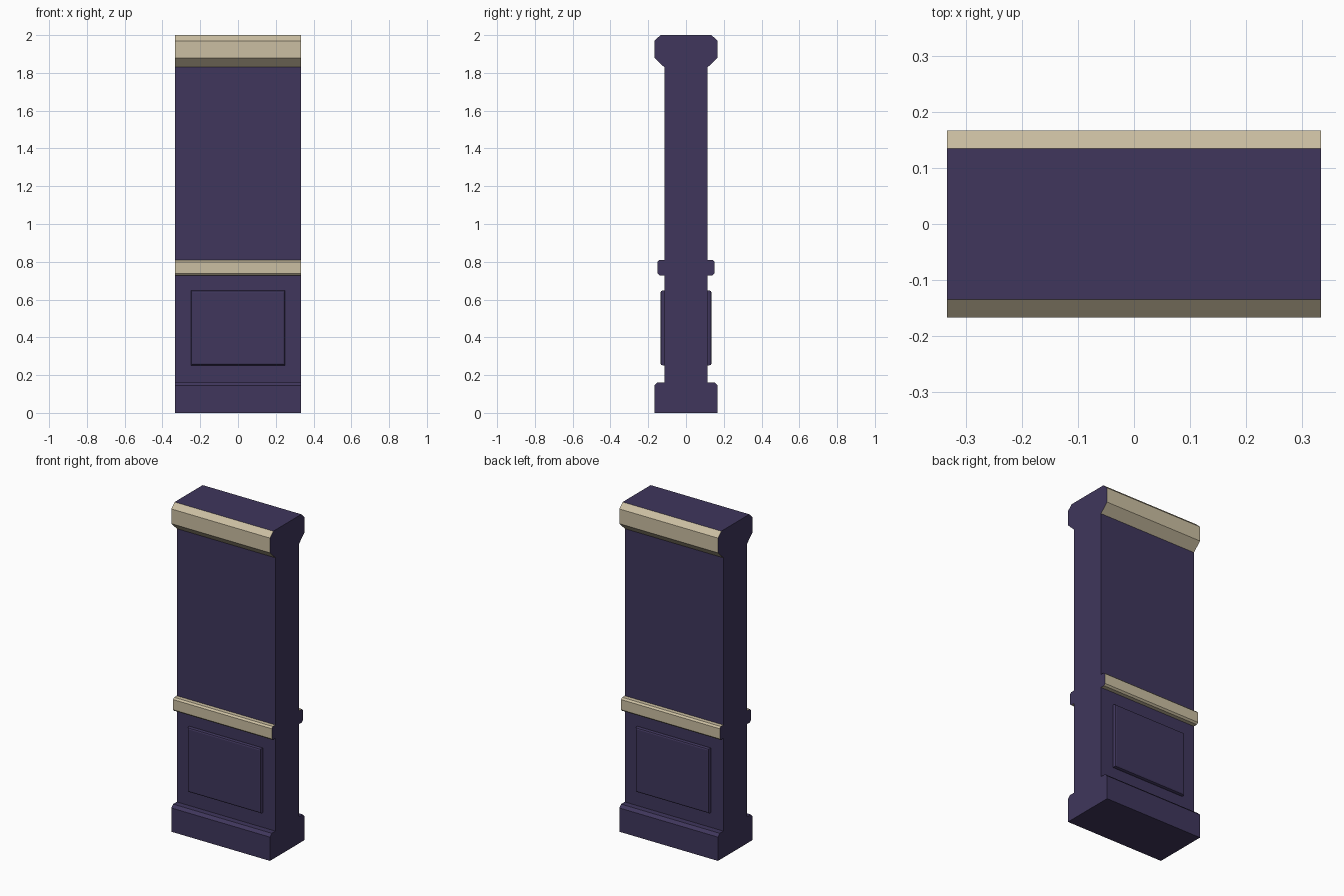
import bpy, bmesh

if "Cube" in bpy.data.objects:
    bpy.data.objects.remove(bpy.data.objects["Cube"])

HALF_W = 0.333


def material(name, rgb):
    m = bpy.data.materials.new(name)
    m.diffuse_color = (*rgb, 1)
    m.use_nodes = True
    m.node_tree.nodes["Principled BSDF"].inputs["Base Color"].default_value = m.diffuse_color
    return m


purple = material("dark purple", (0.050, 0.037, 0.107))
cream = material("cream", (0.60, 0.52, 0.36))


def new_object(name, bm):
    bmesh.ops.recalc_face_normals(bm, faces=bm.faces)
    mesh = bpy.data.meshes.new(name)
    bm.to_mesh(mesh)
    bm.free()
    mesh.materials.append(purple)
    mesh.materials.append(cream)
    ob = bpy.data.objects.new(name, mesh)
    bpy.context.collection.objects.link(ob)
    return ob


# Wall: half profile (y, z) of baseboard, chair rail and crown, mirrored and extruded
half = [(0.167, 0), (0.167, 0.145), (0.15, 0.162), (0.115, 0.162),
        (0.115, 0.728), (0.14, 0.728), (0.15, 0.738), (0.15, 0.80), (0.14, 0.81), (0.115, 0.81),
        (0.115, 1.83), (0.167, 1.88), (0.167, 1.97), (0.135, 2.0)]
outline = half + [(-y, z) for y, z in reversed(half)]
bm = bmesh.new()
end = bm.faces.new([bm.verts.new((-HALF_W, y, z)) for y, z in outline])
ext = bmesh.ops.extrude_face_region(bm, geom=[end], use_keep_orig=True)
bmesh.ops.translate(bm, vec=(2 * HALF_W, 0, 0),
                    verts=[g for g in ext["geom"] if isinstance(g, bmesh.types.BMVert)])
bm.normal_update()
# Cream on rail and crown, leaving the end caps and flat top purple
for f in bm.faces:
    c = f.calc_center_median()
    on_trim = 0.72 < c.z < 0.82 or 1.83 < c.z < 1.99
    if on_trim and abs(f.normal.x) < 0.5:
        f.material_index = 1
new_object("wall", bm)


# Raised panel on each face: stacked rectangles, (inset, depth), with softened edge
def raised_panel(name, side):
    bm = bmesh.new()
    rings = []
    for inset, y in [(0, 0.115), (0, 0.125), (0.003, 0.132), (0.010, 0.135)]:
        x, z0, z1 = 0.248 - inset, 0.252 + inset, 0.647 - inset
        rings.append([bm.verts.new((px, side * y, pz))
                      for px, pz in ((-x, z0), (x, z0), (x, z1), (-x, z1))])
    for a, b in zip(rings, rings[1:]):
        for i in range(4):
            j = (i + 1) % 4
            bm.faces.new((a[i], a[j], b[j], b[i]))
    bm.faces.new(rings[-1])
    bm.faces.new(rings[0][::-1])
    new_object(name, bm)


raised_panel("front_panel", -1)
raised_panel("back_panel", 1)
